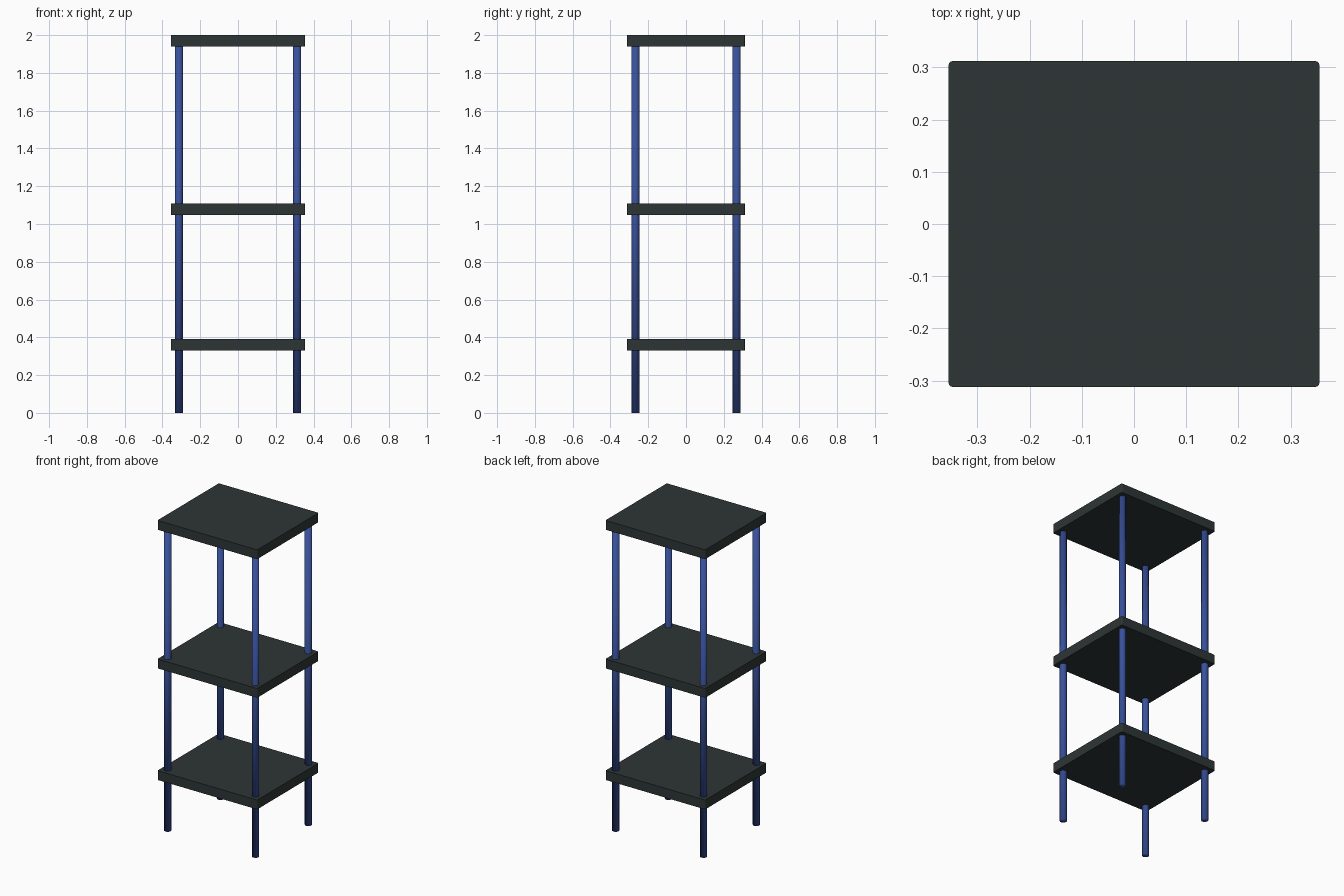
import bpy, bmesh

if "Cube" in bpy.data.objects:
    bpy.data.objects.remove(bpy.data.objects["Cube"])


def make_material(name, rgb):
    mat = bpy.data.materials.new(name)
    mat.diffuse_color = (*rgb, 1.0)
    mat.use_nodes = True
    mat.node_tree.nodes["Principled BSDF"].inputs["Base Color"].default_value = mat.diffuse_color
    return mat


charcoal = make_material("charcoal green", (0.027, 0.036, 0.035))
blue = make_material("deep blue", (0.04, 0.082, 0.33))


def add_object(name, bm, mat):
    mesh = bpy.data.meshes.new(name)
    bm.to_mesh(mesh)
    bm.free()
    mesh.materials.append(mat)
    obj = bpy.data.objects.new(name, mesh)
    bpy.context.collection.objects.link(obj)
    return obj


# Shelves: flat boards with slightly rounded upright corners
def add_shelf(name, top):
    bm = bmesh.new()
    bmesh.ops.create_cube(bm, size=1.0)
    bmesh.ops.scale(bm, vec=(0.71, 0.624, 0.06), verts=bm.verts)
    upright = [e for e in bm.edges if abs(e.verts[0].co.z - e.verts[1].co.z) > 0.01]
    bmesh.ops.bevel(bm, geom=upright, offset=0.008, segments=3,
                    profile=0.5, affect='EDGES')
    obj = add_object(name, bm, charcoal)
    obj.location.z = top - 0.03


for shelf, top in (("bottom_shelf", 0.39), ("middle_shelf", 1.108), ("top_shelf", 2.0)):
    add_shelf(shelf, top)


# Legs: round posts running through the shelves at each corner
LEG_HEIGHT = 1.95
for side, sx in (("left", -1), ("right", 1)):
    for end, sy in (("front", -1), ("back", 1)):
        bm = bmesh.new()
        bmesh.ops.create_cone(bm, cap_ends=True, segments=24, radius1=0.021,
                              radius2=0.021, depth=LEG_HEIGHT)
        for face in bm.faces:
            face.smooth = True
        leg = add_object(f"{end}_{side}_leg", bm, blue)
        leg.location = (sx * 0.313, sy * 0.268, LEG_HEIGHT / 2)
